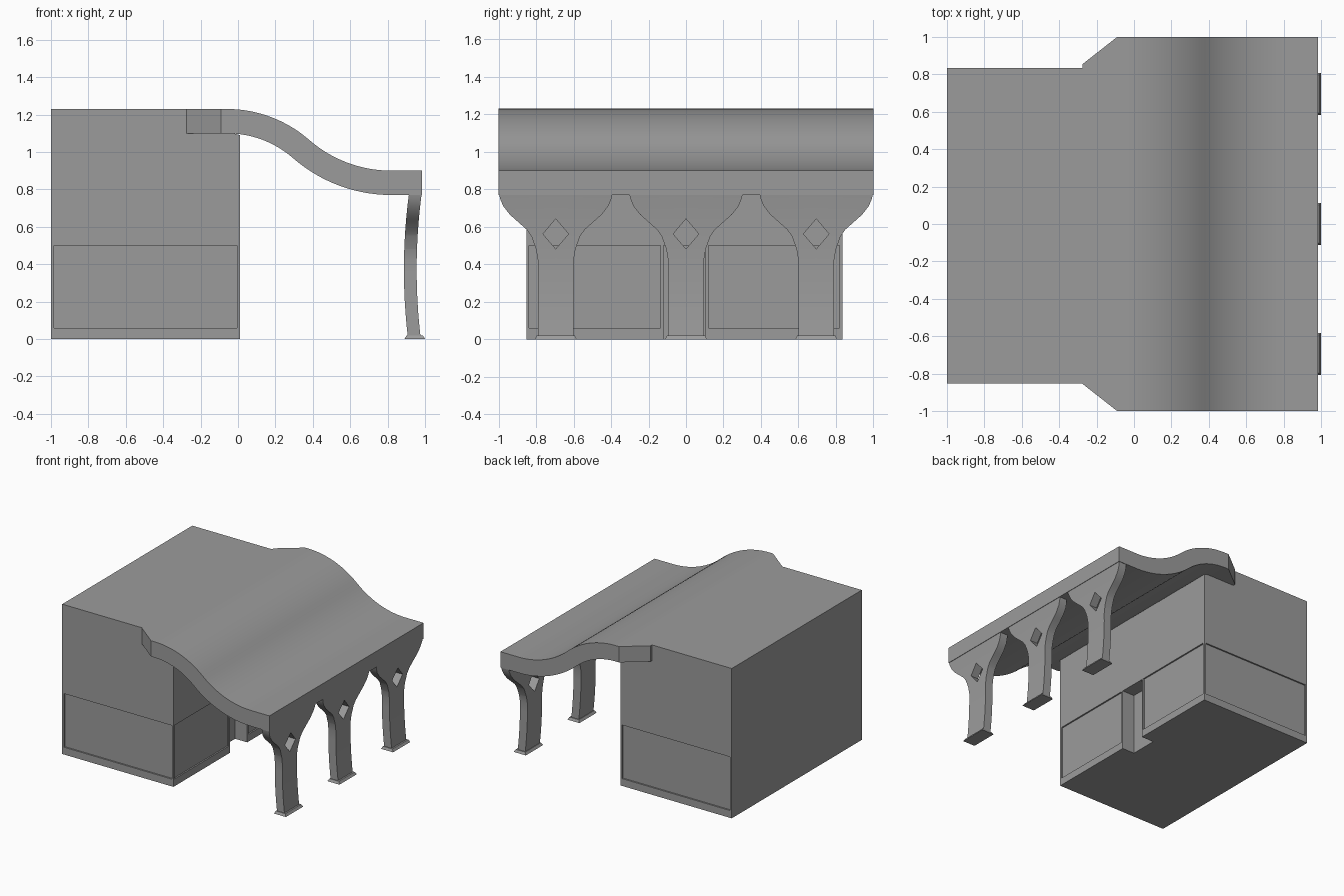
import bpy, bmesh, math

cube = bpy.data.objects.get("Cube")
if cube:
    bpy.data.objects.remove(cube, do_unlink=True)

GREY = (0.33, 0.33, 0.33, 1)
mat = bpy.data.materials.new("plain grey")
mat.use_nodes = True
mat.diffuse_color = GREY
mat.node_tree.nodes["Principled BSDF"].inputs["Base Color"].default_value = GREY


def finish(bm, name, smooth=False):
    bmesh.ops.recalc_face_normals(bm, faces=bm.faces)
    mesh = bpy.data.meshes.new(name)
    bm.to_mesh(mesh)
    bm.free()
    mesh.materials.append(mat)
    obj = bpy.data.objects.new(name, mesh)
    bpy.context.collection.objects.link(obj)
    bpy.ops.object.select_all(action="DESELECT")
    bpy.context.view_layer.objects.active = obj
    obj.select_set(True)
    if smooth:
        bpy.ops.object.shade_smooth_by_angle(angle=math.radians(30))
    return obj


def add_box(bm, x0, x1, y0, y1, z0, z1):
    verts = bmesh.ops.create_cube(bm, size=1)["verts"]
    for v in verts:
        v.co = ((x0, x1)[v.co.x > 0], (y0, y1)[v.co.y > 0], (z0, z1)[v.co.z > 0])
    return verts


# Building block, stepped where the canopy rests on it
LEFT, RIGHT, FRONT, BACK = -1, 0.01, -0.852, 0.835
bm = bmesh.new()
outline = [(LEFT, 0), (RIGHT, 0), (RIGHT, 1.09), (-0.06, 1.11), (-0.27, 1.11), (-0.27, 1.23), (LEFT, 1.23)]
face = bm.faces.new([bm.verts.new((x, FRONT, z)) for x, z in outline])
ext = bmesh.ops.extrude_face_region(bm, geom=[face])["geom"]
bmesh.ops.translate(bm, vec=(0, BACK - FRONT, 0), verts=[g for g in ext if isinstance(g, bmesh.types.BMVert)])
block = finish(bm, "building")

# Recessed wall panels and the doorway niche
DEPTH, RIM, LOW, HIGH = 0.012, 0.015, 0.06, 0.5
bm = bmesh.new()
for wall, sign in ((FRONT, -1), (BACK, 1)):
    ys = sorted((wall - sign * DEPTH, wall + sign * 0.1))
    add_box(bm, LEFT + RIM, RIGHT - RIM, *ys, LOW, HIGH)
for y0, y1 in ((FRONT + RIM, -0.135), (0.12, BACK - RIM)):
    add_box(bm, RIGHT - DEPTH, 0.1, y0, y1, LOW, HIGH)
add_box(bm, RIGHT - 0.11, 0.1, -0.12, 0.105, -0.1, HIGH)
cutter = finish(bm, "recess_cutter")
cutter.hide_render = True
mod = block.modifiers.new("recesses", "BOOLEAN")
mod.operation = "DIFFERENCE"
mod.solver = "EXACT"
mod.object = cutter
bpy.context.view_layer.objects.active = block
bpy.ops.object.modifier_apply(modifier=mod.name)
bpy.data.objects.remove(cutter, do_unlink=True)

# Canopy: an S-curve of two equal arcs with constant thickness
START, END, TOP, THICK = -0.06, 0.82, 1.23, 0.13
run, drop = (END - START) / 2, 0.165
angle = 2 * math.atan2(drop, run)
radius = run / math.sin(angle)
STEPS = 14
path = [(-0.275, TOP, 0), (-0.09, TOP, 0)]
for i in range(STEPS + 1):
    a = angle * i / STEPS
    path.append((START + radius * math.sin(a), TOP - radius * (1 - math.cos(a)), a))
for i in range(STEPS - 1, -1, -1):
    a = angle * i / STEPS
    path.append((END - radius * math.sin(a), TOP - 2 * drop + radius * (1 - math.cos(a)), a))
path.append((0.985, TOP - 2 * drop, 0))

bm = bmesh.new()
rings = []
for i, (x, z, a) in enumerate(path):
    half = 0.855 if i == 0 else 1
    xb, zb = x - THICK * math.sin(a), z - THICK * math.cos(a)
    rings.append([bm.verts.new(p) for p in ((x, -half, z), (x, half, z), (xb, half, zb), (xb, -half, zb))])
for r, s in zip(rings, rings[1:]):
    for k in range(4):
        n = (k + 1) % 4
        bm.faces.new((r[k], r[n], s[n], s[k]))
bm.faces.new(rings[0])
bm.faces.new(rings[-1])
finish(bm, "canopy_roof", smooth=True)

# Flared columns with a diamond opening and a gently bowed side
FLARE = [(0.095, 0.01), (0.095, 0.42), (0.105, 0.48), (0.13, 0.55), (0.155, 0.585), (0.2, 0.625),
         (0.245, 0.665), (0.28, 0.71), (0.297, 0.75), (0.302, 0.775)]
DIAMOND_Z, DIAMOND_W, DIAMOND_H = 0.562, 0.068, 0.08


def flare_width(z):
    for (w0, z0), (w1, z1) in zip(FLARE, FLARE[1:]):
        if z <= z1:
            return w0 + (w1 - w0) * (z - z0) / (z1 - z0)
    return FLARE[-1][0]


levels = {z for w, z in FLARE} | {0.07 * k for k in range(1, 6)}
levels |= {DIAMOND_Z - DIAMOND_H, DIAMOND_Z, DIAMOND_Z + DIAMOND_H}
levels = sorted(levels)


def column(name, centre):
    bm = bmesh.new()
    for side in (-1, 1):
        rows = []
        for z in levels:
            gap = max(0, DIAMOND_W * (1 - abs(z - DIAMOND_Z) / DIAMOND_H))
            rows.append([bm.verts.new((0, centre + side * y, z)) for y in (gap, flare_width(z))])
        for r, s in zip(rows, rows[1:]):
            bm.faces.new((r[0], r[1], s[1], s[0]))
    bmesh.ops.remove_doubles(bm, verts=bm.verts, dist=0.0001)
    ext = bmesh.ops.extrude_face_region(bm, geom=bm.faces[:])["geom"]
    bmesh.ops.translate(bm, vec=(-0.068, 0, 0), verts=[g for g in ext if isinstance(g, bmesh.types.BMVert)])
    for v in bm.verts:
        v.co.x += 0.955 + 0.02 * ((v.co.z - 0.37) / 0.35) ** 2
    finish(bm, name, smooth=True)


# Columns and their tapered foot plates
for label, centre in (("front", -0.695), ("middle", 0), ("back", 0.695)):
    column(label + "_column", centre)
    bm = bmesh.new()
    for v in add_box(bm, 0.89, 1, centre - 0.112, centre + 0.112, 0, 0.02):
        if v.co.z > 0.01:
            v.co.x += 0.012 if v.co.x < 0.94 else -0.012
            v.co.y += 0.01 if v.co.y < centre else -0.01
    finish(bm, label + "_foot_plate")
